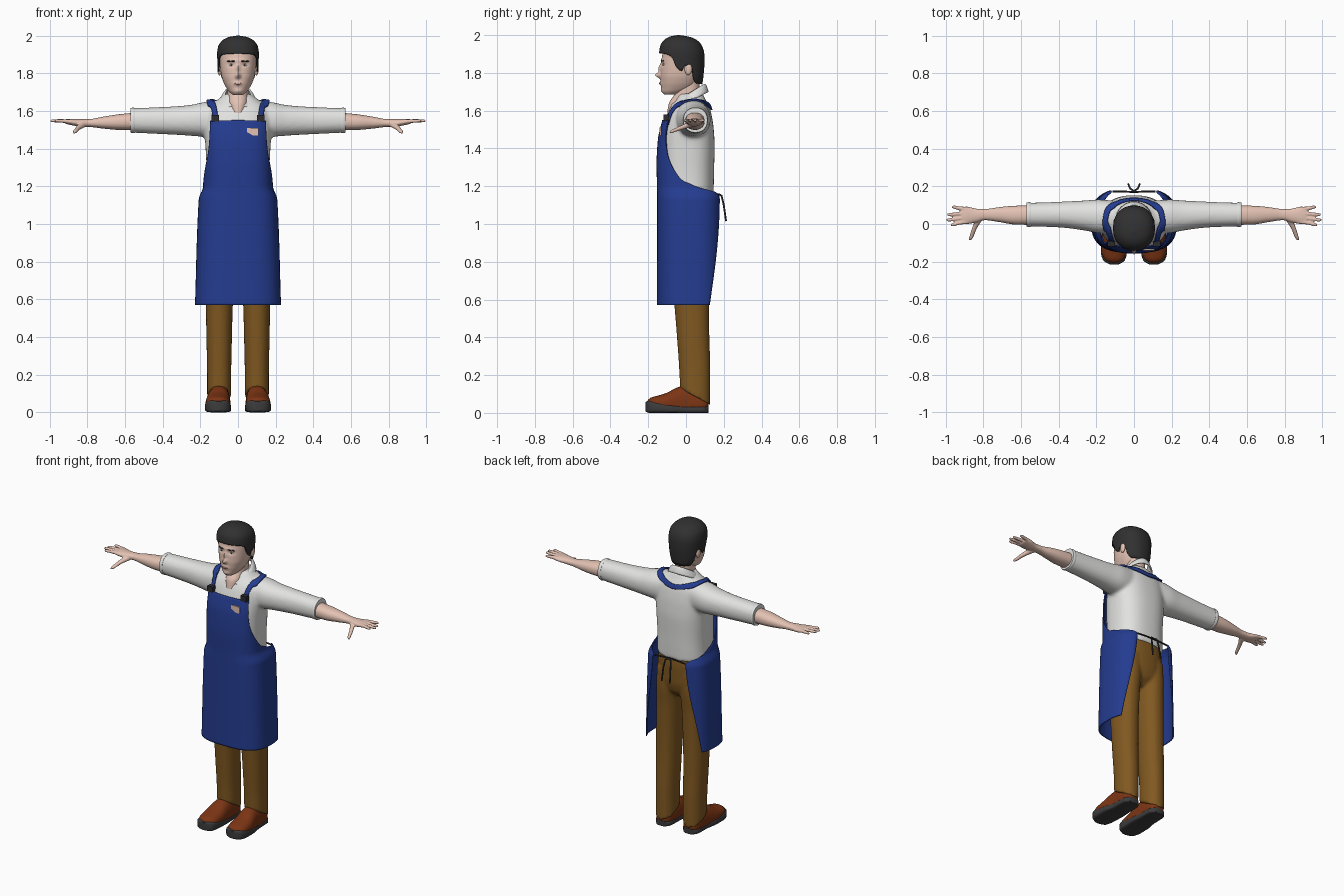
import bpy, bmesh
from math import sin, cos, radians, copysign, exp, tau
from mathutils import Vector
from mathutils.bvhtree import BVHTree

default = bpy.data.objects.get("Cube")
if default:
    bpy.data.objects.remove(default, do_unlink=True)


def material(name, r, g, b):
    m = bpy.data.materials.new(name)
    m.use_nodes = True
    m.diffuse_color = (r, g, b, 1)
    shader = m.node_tree.nodes["Principled BSDF"]
    shader.inputs["Base Color"].default_value = (r, g, b, 1)
    shader.inputs["Roughness"].default_value = 0.8
    return m


skin = material("skin", .77, .54, .45)
lip = material("lips", .55, .3, .25)
eye_white = material("eye white", .75, .73, .7)
hair_black = material("hair black", .03, .03, .03)
shirt_white = material("shirt white", .76, .76, .75)
apron_blue = material("apron blue", .018, .045, .28)
trouser_brown = material("trouser brown", .22, .1, .015)
leather = material("shoe leather", .2, .035, .007)
sole_grey = material("sole grey", .045, .045, .047)
cord_dark = material("dark cord", .025, .025, .028)


# ---------- helpers ----------
def sample(table, t):
    """Smooth monotone interpolation of the columns of a table keyed on its first column."""
    t = min(max(t, table[0][0]), table[-1][0])
    k = 0
    while k < len(table) - 2 and t > table[k + 1][0]:
        k += 1

    def slope(i, c):
        return (table[i + 1][c] - table[i][c]) / (table[i + 1][0] - table[i][0])

    def tangent(i, c):
        if i == 0 or i == len(table) - 1:
            return slope(min(i, len(table) - 2), c)
        a, b = slope(i - 1, c), slope(i, c)
        return 2 * a * b / (a + b) if a * b > 0 else 0

    h = table[k + 1][0] - table[k][0]
    s = (t - table[k][0]) / h
    return [table[k][c] * (1 + 2 * s) * (1 - s) ** 2 + table[k + 1][c] * s * s * (3 - 2 * s)
            + h * s * (1 - s) * (tangent(k, c) * (1 - s) - tangent(k + 1, c) * s)
            for c in range(1, len(table[0]))]


def body(rows):
    """Turn (z, half width, front y, back y) into centre and radius columns."""
    return [(z, 0, w, (f + b) / 2, (b - f) / 2) for z, w, f, b in rows]


def section(table, t, angle, power, axis=2):
    c1, r1, c2, r2 = sample(table, t)
    s, c = sin(angle), cos(angle)
    p = [c1 + r1 * copysign(abs(s) ** power, s), c2 - r2 * copysign(abs(c) ** power, c)]
    p.insert(axis, t)
    return Vector(p)


def tube(bm, table, axis=2, rows=24, segs=32, power=.9, side=1):
    """Closed loft of oval sections along an axis."""
    lo, hi = table[0][0], table[-1][0]
    rings = []
    for i in range(rows + 1):
        ring = [section(table, lo + (hi - lo) * i / rows, tau * j / segs, power, axis) for j in range(segs)]
        rings.append([bm.verts.new((p.x * side, p.y, p.z)) for p in ring])
    for a, b in zip(rings, rings[1:]):
        for j in range(segs):
            k = (j + 1) % segs
            bm.faces.new((a[j], a[k], b[k], b[j]))
    bm.faces.new(rings[0])
    bm.faces.new(rings[-1])


def finish(name, bm, mat, voxel=0, relax=4):
    bmesh.ops.recalc_face_normals(bm, faces=bm.faces)
    mesh = bpy.data.meshes.new(name)
    bm.to_mesh(mesh)
    bm.free()
    mesh.materials.append(mat)
    mesh.shade_smooth()
    mesh.set_sharp_from_angle(angle=radians(50))
    ob = bpy.data.objects.new(name, mesh)
    bpy.context.collection.objects.link(ob)
    if voxel:
        remesh = ob.modifiers.new("fuse", "REMESH")
        remesh.mode, remesh.voxel_size, remesh.use_smooth_shade = "VOXEL", voxel, True
        smooth = ob.modifiers.new("relax", "SMOOTH")
        smooth.factor, smooth.iterations = .5, relax
    return ob


def sheet(point, nu, nv):
    """Grid surface from a function of u and v."""
    bm = bmesh.new()
    grid = [[bm.verts.new(point(i / nu, j / nv)) for i in range(nu + 1)] for j in range(nv + 1)]
    for a, b in zip(grid, grid[1:]):
        for i in range(nu):
            bm.faces.new((a[i], a[i + 1], b[i + 1], b[i]))
    bmesh.ops.remove_doubles(bm, verts=bm.verts, dist=.0002)
    return bm


def thicken(ob, thickness):
    mod = ob.modifiers.new("cloth", "SOLIDIFY")
    mod.thickness, mod.offset = thickness, 0


def blob(name, centre, radii, mat):
    bm = bmesh.new()
    bmesh.ops.create_uvsphere(bm, u_segments=20, v_segments=12, radius=1)
    bmesh.ops.scale(bm, vec=radii, verts=bm.verts)
    bmesh.ops.translate(bm, vec=centre, verts=bm.verts)
    return finish(name, bm, mat)


def box(name, centre, size, mat):
    bm = bmesh.new()
    bmesh.ops.create_cube(bm, size=1)
    bmesh.ops.scale(bm, vec=size, verts=bm.verts)
    bmesh.ops.translate(bm, vec=centre, verts=bm.verts)
    return finish(name, bm, mat)


def cord(name, points, radius, mat):
    data = bpy.data.curves.new(name, "CURVE")
    data.dimensions, data.bevel_depth, data.use_fill_caps = "3D", radius, True
    line = data.splines.new("POLY")
    line.points.add(len(points) - 1)
    for p, co in zip(line.points, points):
        p.co = (*co, 1)
    data.materials.append(mat)
    bpy.context.collection.objects.link(bpy.data.objects.new(name, data))


def front_point(tree, x, z):
    return tree.ray_cast(Vector((x, -1, z)), Vector((0, 1, 0)))[0]


# ---------- head with sculpted face ----------
bm = bmesh.new()
tube(bm, body([(1.685, .026, -.115, -.05), (1.70, .045, -.126, 0), (1.72, .06, -.13, .04), (1.75, .076, -.133, .062),
               (1.79, .089, -.135, .078), (1.84, .095, -.132, .085), (1.89, .098, -.126, .086),
               (1.93, .092, -.115, .075), (1.965, .07, -.09, .045), (1.985, .03, -.06, 0)]), rows=70, segs=80)
bumps = [(0, 1.788, .011, .014, .028), (0, 1.825, .009, .022, .013), (.036, 1.845, .016, .01, -.009),
         (-.036, 1.845, .016, .01, -.009), (0, 1.868, .05, .01, .004), (0, 1.745, .022, .012, .007),
         (0, 1.705, .02, .012, .005)]
for v in bm.verts:
    if v.co.y < -.05:
        x, z = v.co.x, v.co.z
        v.co.y -= sum(d * exp(-((x - bx) / sx) ** 2 - ((z - bz) / sz) ** 2) for bx, bz, sx, sz, d in bumps)
face = BVHTree.FromBMesh(bm)
finish("head", bm, skin)
for side, label in ((1, "left"), (-1, "right")):
    eye = front_point(face, side * .036, 1.843)
    blob(label + "_eye", eye, (.014, .004, .006), eye_white)
    blob(label + "_iris", eye - Vector((0, .002, 0)), (.0055, .004, .0055), hair_black)
    for part, x in (("inner", .026), ("outer", .046)):
        blob(f"{label}_{part}_brow", front_point(face, side * x, 1.864), (.014, .004, .0035), hair_black)
    blob(label + "_ear", (side * .098, .012, 1.82), (.011, .02, .032), skin)
blob("mouth", front_point(face, 0, 1.744), (.021, .004, .005), lip)

# ---------- hair ----------
hair_shape = body([(1.72, .07, -.11, .07), (1.74, .084, -.128, .082), (1.8, .1, -.134, .09), (1.86, .105, -.137, .094),
                   (1.9, .107, -.138, .093), (1.94, .102, -.133, .082), (1.97, .082, -.114, .056),
                   (1.988, .05, -.085, .015), (1.997, 0, -.04, -.04)])
hairline = [(0, 1.905), (45, 1.9), (65, 1.885), (78, 1.83), (90, 1.81), (97, 1.84), (112, 1.84), (122, 1.77),
            (135, 1.745), (180, 1.74)]


def hair_point(u, v):
    low = sample(hairline, abs(2 * u - 1) * 180)[0]
    z = low + (hair_shape[-1][0] - low) * (1 - (1 - v) ** 2)
    return section(hair_shape, z, (2 * u - 1) * tau / 2, .9)


thicken(finish("hair", sheet(hair_point, 72, 24), hair_black), .008)

# ---------- neck and collar ----------
bm = bmesh.new()
tube(bm, body([(1.59, .04, -.1, .06), (1.64, .055, -.09, .075), (1.69, .056, -.06, .075), (1.76, .056, -.05, .07)]))
finish("neck", bm, skin)


def collar_point(u, v):
    a = radians((8 + 40 * v) * (1 - u) + (352 - 40 * v) * u)
    z = 1.685 - .055 * cos(a)
    return (.066 + .032 * v) * sin(a), .01 - (.088 + .018 * v) * cos(a), z - .042 * v + .008 * sin(v * tau / 2)


thicken(finish("shirt_collar", sheet(collar_point, 48, 6), shirt_white), .008)

# ---------- shirt with rolled sleeves ----------
bm = bmesh.new()
tube(bm, body([(1.14, .168, -.13, .145), (1.25, .166, -.136, .148), (1.4, .172, -.134, .152), (1.5, .178, -.122, .147),
               (1.58, .175, -.1, .135), (1.625, .155, -.078, .122), (1.655, .115, -.055, .105),
               (1.69, .07, -.04, .09)]), rows=40, segs=48, power=.8)
for side in (1, -1):
    tube(bm, [(.08, .035, .085, 1.56, .1), (.18, .04, .09, 1.555, .092), (.26, .045, .08, 1.55, .081),
              (.4, .05, .068, 1.549, .072), (.57, .05, .062, 1.55, .065)], axis=0, side=side)
shirt = finish("shirt", bm, shirt_white, .01, 6)
for side, label in ((1, "left"), (-1, "right")):
    bm = bmesh.new()
    tube(bm, [(.548, .05, .064, 1.55, .066), (.558, .05, .066, 1.55, .068), (.57, .05, .063, 1.55, .065)],
         axis=0, rows=4, side=side)
    finish(label + "_cuff", bm, shirt_white)

# ---------- forearms and hands ----------
for side, label in ((1, "left"), (-1, "right")):
    bm = bmesh.new()
    tube(bm, [(.54, .047, .052, 1.545, .047), (.63, .047, .05, 1.541, .042), (.72, .05, .039, 1.538, .031),
              (.79, .05, .03, 1.536, .021), (.84, .045, .037, 1.537, .02), (.89, .046, .047, 1.542, .016),
              (.915, .046, .044, 1.544, .012)], axis=0, rows=40, side=side)
    # four fingers, index first
    for root, tip, reach in ((.012, -.004, .975), (.034, .022, .997), (.057, .05, .992), (.08, .09, .968)):
        tube(bm, [(.88, root, .011, 1.543, .011), (.93, root * .6 + tip * .4, .0105, 1.547, .01),
                  (reach - .01, tip, .0085, 1.548, .008), (reach, tip, .004, 1.547, .004)], axis=0, segs=12, side=side)
    # thumb
    tube(bm, [(-.087, .872, .006, 1.485, .005), (-.075, .866, .011, 1.49, .009), (-.03, .85, .013, 1.508, .012),
              (.03, .82, .02, 1.53, .017)], axis=1, segs=12, side=side)
    finish(label + "_forearm_and_hand", bm, skin, .0045, 3)

# ---------- trousers ----------
bm = bmesh.new()
tube(bm, body([(.87, .1, -.06, .08), (.92, .15, -.11, .125), (1.0, .168, -.125, .14), (1.1, .165, -.12, .142),
               (1.18, .155, -.11, .132)]), power=.85)
for side in (1, -1):
    leg = bmesh.new()
    tube(leg, [(.085, .1, .064, .048, .08), (.2, .1, .064, .047, .082), (.4, .1, .068, .038, .086),
               (.55, .099, .071, .031, .091), (.8, .093, .077, .02, .106), (.95, .086, .082, .01, .125),
               (1.05, .083, .08, .008, .125)], rows=40, side=side)
    # hem slopes down to the heel
    for v in leg.verts:
        v.co.z += max(0, .25 - v.co.z) / .165 * (.05 - v.co.y) * .55
    part = bpy.data.meshes.new("leg")
    leg.to_mesh(part)
    leg.free()
    bm.from_mesh(part)
    bpy.data.meshes.remove(part)
finish("trousers", bm, trouser_brown, .009)

# ---------- shoes ----------
for side, label in ((1, "left"), (-1, "right")):
    bm = bmesh.new()
    tube(bm, [(-.208, .105, .02, .045, .015), (-.19, .106, .05, .045, .034), (-.15, .107, .064, .045, .046),
              (-.1, .106, .066, .045, .062), (-.05, .103, .062, .045, .088), (0, .1, .058, .045, .1),
              (.05, .1, .056, .045, .075), (.1, .1, .048, .045, .045), (.118, .1, .03, .045, .02)],
         axis=1, rows=36, power=.85, side=side)
    for v in bm.verts:
        v.co.z = max(v.co.z, .02)
    finish(label + "_shoe", bm, leather)
    bm = bmesh.new()
    tube(bm, [(-.215, .105, .022, .032, .025), (-.195, .106, .056, .032, .032), (-.15, .107, .069, .028, .028),
              (-.08, .105, .069, .022, .022), (0, .1, .06, .018, .018), (.09, .1, .056, .018, .018),
              (.12, .1, .034, .018, .018)], axis=1, rows=36, power=.45, side=side)
    finish(label + "_sole", bm, sole_grey)

# ---------- apron wrapping round to an open back ----------
apron_shape = body([(.57, .225, -.15, .19), (1.13, .205, -.15, .19), (1.2, .182, -.15, .17), (1.35, .178, -.152, .155),
                    (1.45, .18, -.145, .15), (1.55, .185, -.122, .14)])
wrap = [(.57, 120), (1.15, 152), (1.165, 145), (1.18, 120), (1.2, 97), (1.28, 74), (1.4, 54), (1.55, 45)]


def apron_point(u, v):
    z = .57 + .98 * v
    return section(apron_shape, z, (2 * u - 1) * radians(sample(wrap, z)[0]), .7)


bm = sheet(apron_point, 48, 90)
apron_tree = BVHTree.FromBMesh(bm)
thicken(finish("apron", bm, apron_blue), .007)

# ---------- neck strap, buckles, name tag ----------
half = [(.128, -.12, 1.53), (.135, -.11, 1.59), (.148, -.07, 1.65), (.155, 0, 1.67), (.142, .07, 1.66),
        (.085, .118, 1.635)]
loop = half + [(0, .14, 1.62)] + [(-x, y, z) for x, y, z in reversed(half)]
path = [(i, *p) for i, p in enumerate(loop)]


def strap_point(u, v):
    t = u * (len(path) - 1)
    p = Vector(sample(path, t))
    along = Vector(sample(path, t + .05)) - Vector(sample(path, t - .05))
    return p + along.cross(p - Vector((0, .03, 1.5))).normalized() * (v - .5) * .034


strap = finish("neck_strap", sheet(strap_point, 96, 4), apron_blue)
hug = strap.modifiers.new("hug", "SHRINKWRAP")
hug.target, hug.wrap_mode, hug.offset = shirt, "ABOVE_SURFACE", .007
thicken(strap, .009)
for side, label in ((1, "left"), (-1, "right")):
    box(label + "_buckle", front_point(apron_tree, side * .122, 1.54) + Vector((0, .004, .022)),
        (.04, .03, .036), cord_dark)
box("name_tag", front_point(apron_tree, .078, 1.49) - Vector((0, .004, 0)), (.06, .008, .042), skin)

# ---------- waist cord and hanging ties ----------
cord("waist_cord", [(-.115, .172, 1.15), (-.05, .172, 1.155), (0, .17, 1.157), (.05, .172, 1.155),
                    (.115, .172, 1.15)], .005, cord_dark)
for side, label in ((1, "left"), (-1, "right")):
    cord(label + "_tie", [(0, .175, 1.157), (side * .02, .188, 1.15), (side * .026, .2, 1.1),
                          (side * .03, .212, 1.015)], .005, cord_dark)
